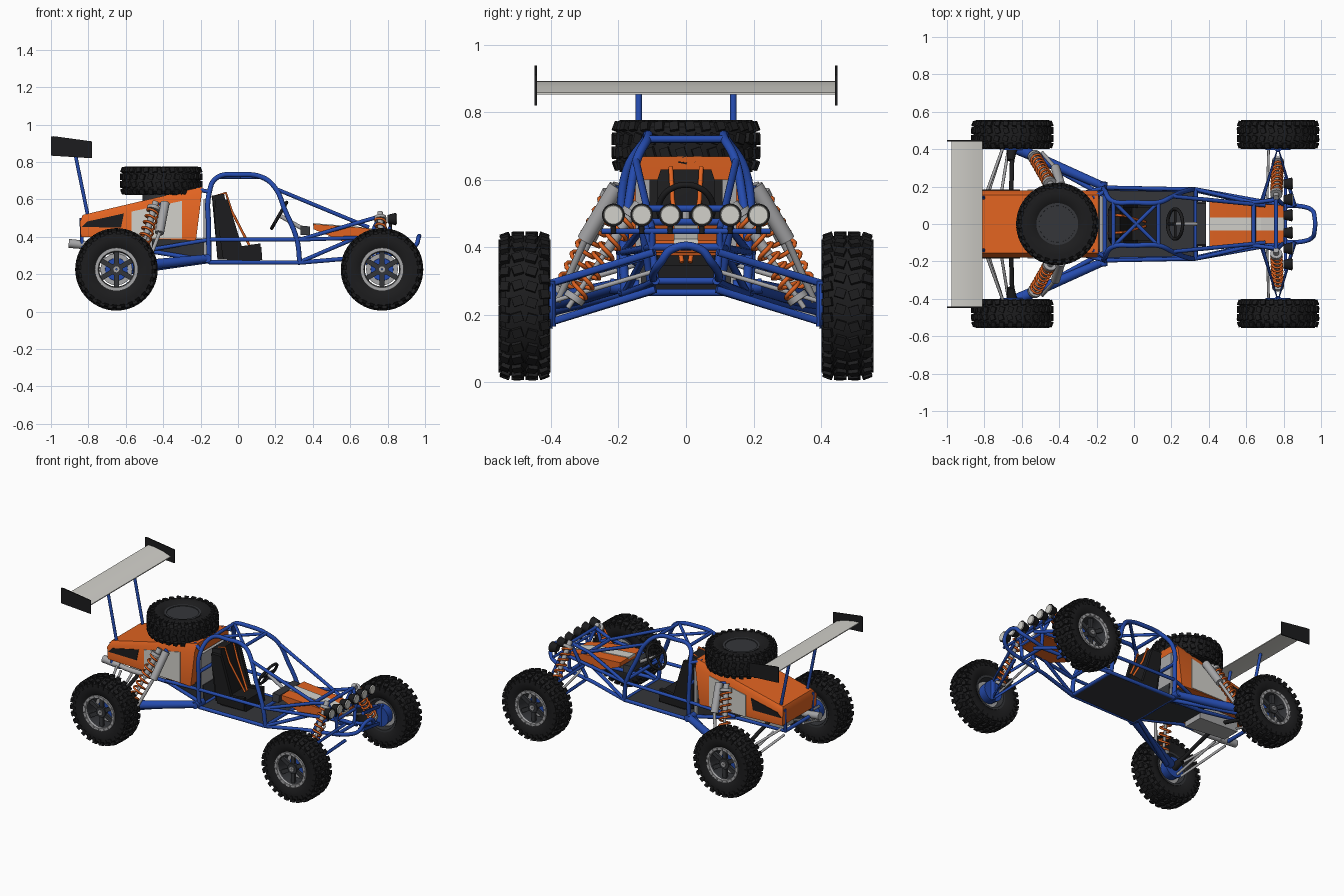
import bpy, bmesh
from math import pi, sin, cos, radians
from mathutils import Vector, Matrix

if "Cube" in bpy.data.objects:
    bpy.data.objects.remove(bpy.data.objects["Cube"])

def mat(name, r, g, b):
    m = bpy.data.materials.new(name)
    m.diffuse_color = (r, g, b, 1)
    m.use_nodes = True
    m.node_tree.nodes["Principled BSDF"].inputs["Base Color"].default_value = m.diffuse_color
    return m

ORANGE = mat("orange", .75, .125, .015)
BLUE = mat("blue", .018, .07, .42)
BLACK = mat("black", .012, .012, .013)
DARK = mat("dark_grey", .035, .037, .042)
WHITE = mat("white", .65, .64, .60)
SILVER = mat("silver", .38, .38, .39)

def add(name, me, m, ang=35):
    me.polygons.foreach_set("use_smooth", [True] * len(me.polygons))
    me.set_sharp_from_angle(angle=radians(ang))
    me.materials.clear()
    me.materials.append(m)
    o = bpy.data.objects.new(name, me)
    bpy.context.collection.objects.link(o)
    return o

def finish(name, bm, m):
    bmesh.ops.recalc_face_normals(bm, faces=bm.faces)
    me = bpy.data.meshes.new(name)
    bm.to_mesh(me)
    bm.free()
    return add(name, me, m)

def flip(p):
    return (p[0], -p[1], p[2])

def tube(name, paths, r, m, mirror=True, smooth=False, cyclic=False, res=3):
    """Round tubes along point paths, optionally mirrored in y."""
    if mirror:
        paths = paths + [[flip(p) for p in q] for q in paths]
    cu = bpy.data.curves.new(name, 'CURVE')
    cu.dimensions = '3D'
    cu.bevel_depth, cu.bevel_resolution = r, res
    cu.use_fill_caps, cu.resolution_u = True, 6
    for q in paths:
        s = cu.splines.new('BEZIER')
        s.bezier_points.add(len(q) - 1)
        for bp, p in zip(s.bezier_points, q):
            bp.co = p
            bp.handle_left_type = bp.handle_right_type = 'AUTO' if smooth else 'VECTOR'
        s.use_cyclic_u = cyclic
        if not smooth:
            s.resolution_u = 1
    tmp = bpy.data.objects.new(name + "_path", cu)
    bpy.context.collection.objects.link(tmp)
    me = bpy.data.meshes.new_from_object(tmp.evaluated_get(bpy.context.evaluated_depsgraph_get()))
    bpy.data.objects.remove(tmp)
    return add(name, me, m, 50)

def rods(name, parts, m, mirror=True, seg=20):
    """Cylinders or cones given as (start, end, r1, r2)."""
    bm = bmesh.new()
    if mirror:
        parts = parts + [(flip(a), flip(b), r, s) for a, b, r, s in parts]
    for a, b, r, s in parts:
        a, b = Vector(a), Vector(b)
        M = Matrix.Translation((a + b) / 2) @ (b - a).to_track_quat('Z', 'Y').to_matrix().to_4x4()
        bmesh.ops.create_cone(bm, cap_ends=True, segments=seg, radius1=r, radius2=s, depth=(b - a).length, matrix=M)
    return finish(name, bm, m)

def hull(name, pts, m):
    """Convex solid from half its corners, mirrored in y."""
    bm = bmesh.new()
    for p in pts:
        bm.verts.new(p)
        bm.verts.new(flip(p))
    bmesh.ops.convex_hull(bm, input=bm.verts)
    bmesh.ops.dissolve_limit(bm, angle_limit=.02, verts=bm.verts, edges=bm.edges)
    return finish(name, bm, m)

def prism(name, xz, spans, m):
    """x-z outline extruded between each pair of y values."""
    bm = bmesh.new()
    for y0, y1 in spans:
        f = bm.faces.new([bm.verts.new((x, y0, z)) for x, z in xz])
        g = bmesh.ops.extrude_face_region(bm, geom=[f])['geom']
        bmesh.ops.translate(bm, vec=(0, y1 - y0, 0), verts=[v for v in g if isinstance(v, bmesh.types.BMVert)])
    return finish(name, bm, m)

def lathe(bm, prof, seg):
    """Closed (r, y) outline spun about the y axis."""
    rings = [[bm.verts.new((r * cos(2 * pi * i / seg), y, r * sin(2 * pi * i / seg))) for r, y in prof] for i in range(seg)]
    n = len(prof)
    for i in range(seg):
        a, b = rings[i], rings[(i + 1) % seg]
        for j in range(n):
            bm.faces.new((a[j], a[(j + 1) % n], b[(j + 1) % n], b[j]))

def block(bm, ang, r, y, size, twist=0, tilt=0):
    M = (Matrix.Rotation(ang, 4, 'Y') @ Matrix.Translation((0, y, r)) @ Matrix.Rotation(tilt, 4, 'X')
         @ Matrix.Rotation(twist, 4, 'Z') @ Matrix.Diagonal((*size, 1)))
    bmesh.ops.create_cube(bm, size=1, matrix=M)

# knobbly tyre, rim and bead ring shared by all wheels
half = [(.108, .055), (.13, .07), (.165, .074), (.19, .07), (.204, .056), (.209, .025)]
bm = bmesh.new()
lathe(bm, half + [(r, -y) for r, y in reversed(half)], 56)
N = 28
for i in range(N):
    a = 2 * pi * i / N
    for s in (1, -1):
        block(bm, a + (.5 + .1 * s) * pi / N, .209, s * .021, (.028, .030, .022), s * .3)
        block(bm, a + s * .5 * pi / N, .203, s * .056, (.026, .026, .026), -s * .15, -s * .35)
        block(bm, a + s * .5 * pi / N, .184, s * .0715, (.018, .011, .026))
tyre = finish("tyre", bm, BLACK)
bm = bmesh.new()
lathe(bm, [(.112, -.06), (.112, .06), (.10, .06), (.092, .02), (.098, -.06)], 40)
lathe(bm, [(.034, .022), (.034, .05), (.012, .05), (.012, .022)], 24)
for i in range(6):
    block(bm, i * pi / 3, .062, .034, (.026, .018, .075))
rim = finish("rim", bm, DARK)
bm = bmesh.new()
lathe(bm, [(.116, .06), (.116, .071), (.098, .071), (.094, .06)], 40)
lathe(bm, [(.016, .02), (.016, .056), (.004, .056), (.004, .02)], 16)
for i in range(18):
    block(bm, i * pi / 9, .107, .072, (.009, .008, .009))
ring = finish("bead_ring", bm, SILVER)
spots = [(x, s * .478, .226, s) for x in (.77, -.65) for s in (1, -1)] + [(-.41, 0, .70, 0)]
for i, (x, y, z, s) in enumerate(spots):
    for o in (tyre, rim, ring):
        w = o if i == 0 else o.copy()
        if i:
            bpy.context.collection.objects.link(w)
        w.location = (x, y, z)
        w.rotation_euler = (0, 0, pi if s < 0 else 0) if s else (-pi / 2, 0, 0)
rods("spare_cover", [((-.41, 0, .56), (-.41, 0, .755), .10, .10)], DARK, False, 40)

# rear bodywork
hull("rear_body", [(-.19, .155, .668), (-.83, .155, .517), (-.195, .18, .62), (-.845, .18, .48),
                   (-.84, .18, .40), (-.225, .18, .38)], ORANGE)
both = [(.176, .184), (-.184, -.176)]
prism("side_panel", [(-.57, .39), (-.57, .535), (-.30, .592), (-.30, .39)], both, WHITE)
prism("side_vent", [(-.835, .452), (-.805, .482), (-.61, .525), (-.625, .45)], both, BLACK)
hull("firewall", [(-.165, .15, .60), (-.185, .15, .60), (-.165, .15, .28), (-.185, .15, .28)], SILVER)
hull("engine_belly", [(-.16, .13, .262), (-.16, .14, .39), (-.46, .10, .325), (-.46, .12, .39)], DARK)
hull("gearbox", [(-.46, .07, .29), (-.46, .07, .40), (-.76, .06, .31), (-.76, .06, .40)], SILVER)

# nose panel and stripe
hull("nose", [(.405, .12, .468), (.405, .12, .44), (.56, .115, .375), (.80, .10, .385), (.80, .10, .42), (.68, .107, .447)], ORANGE)
hull("nose_stripe", [(.402, .035, .473), (.402, .035, .46), (.68, .035, .451), (.68, .035, .44)], WHITE)
hull("nose_stripe_front", [(.68, .035, .451), (.68, .035, .44), (.803, .035, .424), (.803, .035, .41)], WHITE)

# cockpit
hull("floor_pan", [(-.155, .185, .256), (-.155, .185, .268), (.33, .175, .256), (.33, .175, .268)], DARK)
hull("seat_base", [(-.06, .10, .27), (-.06, .10, .33), (.13, .10, .275), (.125, .10, .345)], BLACK)
hull("seat_back", [(-.14, .075, .62), (-.075, .075, .63), (-.11, .08, .28), (-.01, .105, .34), (-.03, .105, .28), (-.055, .105, .54), (-.125, .105, .54)], BLACK)
prism("seat_bolsters", [(-.125, .60), (-.055, .60), (.02, .35), (.12, .365), (.12, .28), (-.08, .28)], [(.085, .108), (-.108, -.085)], BLACK)
tube("harness", [[(-.14, .05, .61), (-.065, .045, .635), (-.035, .04, .54), (.06, .012, .355)]], .007, ORANGE)
hull("dashboard", [(.335, .12, .41), (.385, .12, .41), (.335, .11, .46), (.385, .11, .455)], DARK)
u = Vector((.5, 0, .866))
c = Vector((.22, 0, .515))
circ = [c + u * .08 * cos(i * pi / 6) + Vector((0, .08 * sin(i * pi / 6), 0)) for i in range(12)]
tube("steering_wheel", [circ], .009, BLACK, False, True, True)
tube("steering_spokes", [[c, circ[i]] for i in (3, 6, 9)], .007, BLACK, False)
rods("steering_column", [(tuple(c), (.36, 0, .435), .011, .011)], SILVER, False)

# roll cage
tube("side_hoop", [[(-.155, .19, .267), (-.157, .193, .45), (-.155, .175, .63), (-.11, .12, .718), (0, .115, .732),
                    (.13, .115, .718), (.20, .145, .66), (.25, .168, .545), (.315, .185, .385), (.33, .18, .267)]], .0135, BLUE, True, True)
tube("lower_rail", [[(-.155, .19, .264), (.33, .18, .262), (.60, .12, .285), (.82, .09, .30)]], .012, BLUE)
tube("middle_rail", [[(-.45, .12, .335), (-.155, .195, .385), (.33, .185, .385), (.80, .10, .40)],
                     [(.205, .148, .655), (.70, .10, .45)], [(.33, .185, .385), (.64, .115, .475), (.76, .13, .51)],
                     [(-.155, .175, .64), (-.22, .14, .655)], [(.33, .18, .265), (.62, .115, .39)]], .011, BLUE)
tube("roof_brace", [[(-.11, .12, .718), (.13, -.115, .718)]], .010, BLUE)
tube("cross_bars", [[(x, -y, z), (x, y, z)] for x, y, z in
                    [(-.11, .12, .72), (.13, .115, .72), (-.155, .19, .265), (.33, .18, .265), (.33, .185, .39),
                     (-.155, .19, .50), (.80, .095, .30), (.80, .10, .40), (.76, .13, .515), (.64, .115, .475)]], .011, BLUE, False)
tube("shock_tower", [[(.80, .09, .30), (.80, .10, .40), (.76, .14, .52)], [(.66, .105, .29), (.76, .14, .52)]], .011, BLUE)
tube("front_bumper", [[(.78, .095, .30), (.89, .095, .325), (.95, .075, .355), (.965, .04, .395), (.965, -.04, .395),
                       (.95, -.075, .355), (.89, -.095, .325), (.78, -.095, .30)]], .012, BLUE, False, True)
tube("rear_frame", [[(-.835, .15, .50), (-.835, .14, .35), (-.45, .10, .32), (-.155, .15, .27)]], .012, BLUE)
tube("rear_cross", [[(-.835, -.14, .35), (-.835, .14, .35)]], .012, BLUE, False)

# light bar with six lamps
tube("light_bar", [[(.81, -.25, .447), (.81, .25, .447)], [(.81, .10, .447), (.80, .10, .39)], [(.81, -.10, .447), (.80, -.10, .39)]], .009, BLUE, False)
ys = (.047, .131, .215)
rods("lamp_housing", [((.80, y, .495), (.845, y, .495), .022, .034) for y in ys], BLACK, True, 24)
rods("lamp_lens", [((.84, y, .495), (.851, y, .495), .031, .027) for y in ys], WHITE, True, 24)
rods("lamp_stem", [((.815, y, .44), (.815, y, .49), .008, .008) for y in ys], BLACK)

# front suspension
tube("front_arms", [[(.68, .11, .375), (.77, .41, .29), (.86, .095, .385)], [(.68, .10, .27), (.77, .41, .175), (.86, .09, .275)]], .011, BLUE)
tube("tie_rod", [[(.71, .09, .33), (.72, .41, .235)]], .007, SILVER)
rods("uprights", [((x, .395, .226), (x, .47, .226), .068, .06) for x in (.77, -.65)]
     + [((.77, .405, .165), (.77, .405, .30), .02, .02)], BLUE)
rods("brake_disc", [((x, .452, .226), (x, .462, .226), .085, .085) for x in (.77, -.65)], SILVER, True, 32)

# rear suspension
rods("trailing_arm", [((-.16, .20, .285), (-.62, .40, .235), .022, .03), ((-.16, .15, .27), (-.58, .385, .215), .012, .016)], BLUE)
rods("arm_pivot", [((-.165, .14, .28), (-.165, .225, .285), .022, .022)], BLUE)
rods("drive_shaft", [((-.66, .05, .34), (-.65, .41, .226), .012, .012), ((-.66, .34, .25), (-.65, .41, .226), .02, .028)], BLACK)
tube("rear_links", [[(-.81, .11, .36), (-.70, .41, .27)], [(-.80, .10, .30), (-.70, .41, .18)], [(-.72, .10, .30), (-.67, .41, .18)]], .008, SILVER)

# coil-over shocks
def shock(name, a, b, R):
    a, b = Vector(a), Vector(b)
    at = lambda t: tuple(a.lerp(b, t))
    rods(name + "_body", [(at(0), at(.5), R * .55, R * .55), (at(.5), at(1), R * .28, R * .28),
                          (at(.08), at(.13), R * 1.15, R * 1.15), (at(.88), at(.93), R * 1.15, R * 1.15)], SILVER)
    q = (b - a).to_track_quat('Z', 'Y')
    n = 8 * 12
    coil = [a.lerp(b, .13 + .75 * i / n) + q @ Vector((R * cos(i * pi / 6), R * sin(i * pi / 6), 0)) for i in range(n + 1)]
    tube(name + "_spring", [[tuple(p) for p in coil]], .0065, ORANGE, res=2)

shock("front_shock", (.76, .14, .53), (.77, .35, .22), .028)
shock("rear_shock", (-.44, .20, .585), (-.54, .375, .24), .032)
rods("bypass_shock", [((-.39, .205, .58), (-.42, .30, .42), .024, .024), ((-.42, .30, .42), (-.49, .38, .24), .010, .010)], SILVER)
rods("shock_mount", [((-.45, .13, .57), (-.38, .21, .57), .012, .012)], BLUE)

# exhaust
tube("exhaust", [[(-.55, -.11, .33), (-.74, -.13, .345), (-.83, -.13, .36)]], .016, SILVER, False, True)
rods("muffler", [((-.78, -.13, .352), (-.905, -.13, .365), .022, .024)], SILVER, False)

# rear wing
prism("wing", [(-.975, .892), (-.93, .89), (-.86, .876), (-.81, .858), (-.81, .852), (-.88, .856), (-.94, .868), (-.975, .886)], [(-.443, .443)], WHITE)
prism("wing_end_plate", [(-1, .936), (-.985, .938), (-.78, .91), (-.78, .82), (-1, .834)], [(.442, .448), (-.448, -.442)], BLACK)
tube("wing_strut", [[(-.875, .14, .865), (-.80, .14, .50)]], .010, BLUE)
